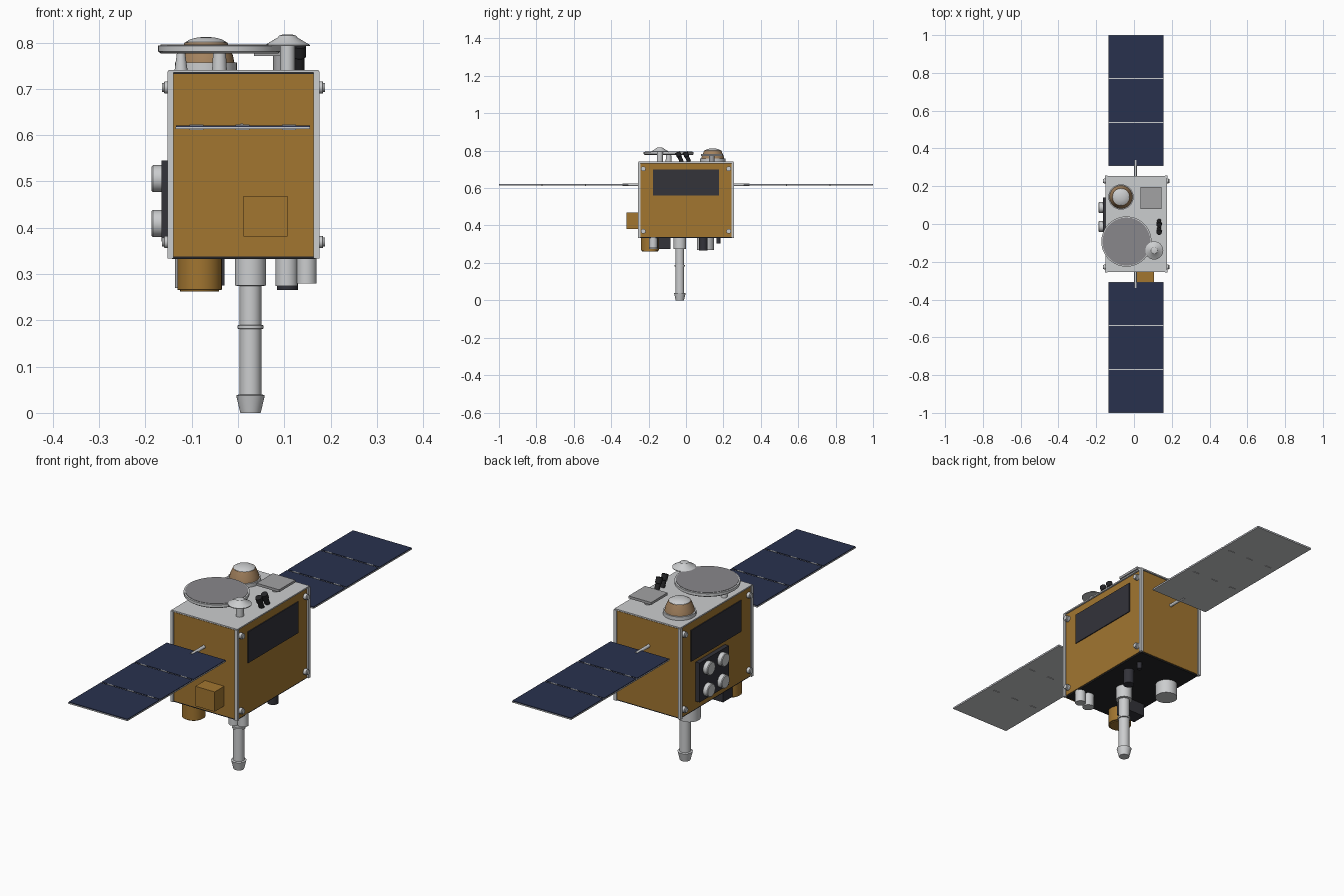
import bpy, bmesh, math
from mathutils import Matrix, Vector

if "Cube" in bpy.data.objects:
    bpy.data.objects.remove(bpy.data.objects["Cube"])


def material(name, r, g, b):
    m = bpy.data.materials.new(name)
    m.use_nodes = True
    m.diffuse_color = (r, g, b, 1)
    m.node_tree.nodes["Principled BSDF"].inputs["Base Color"].default_value = (r, g, b, 1)
    return m


GOLD = material("gold foil", .36, .18, .03)
WHITE = material("pale metal", .6, .61, .62)
GREY = material("dish grey", .25, .245, .26)
SLAB = material("slab grey", .36, .36, .37)
BLUE = material("solar blue", .022, .031, .076)
DARK = material("radiator dark", .033, .033, .042)
BLACK = material("black", .018, .018, .02)
TAN = material("tan", .38, .23, .115)


def finish(name, bm, mat):
    bmesh.ops.recalc_face_normals(bm, faces=bm.faces)
    mesh = bpy.data.meshes.new(name)
    bm.to_mesh(mesh)
    bm.free()
    ob = bpy.data.objects.new(name, mesh)
    bpy.context.collection.objects.link(ob)
    mesh.materials.append(mat)
    return ob


def smooth(ob):
    bpy.ops.object.select_all(action='DESELECT')
    ob.select_set(True)
    bpy.context.view_layer.objects.active = ob
    bpy.ops.object.shade_smooth_by_angle(angle=math.radians(35))
    return ob


def box(name, x, y, z, mat):
    """Box from three (low, high) ranges."""
    bm = bmesh.new()
    bmesh.ops.create_cube(bm, size=1)
    for v in bm.verts:
        v.co = [(r[0] + r[1]) / 2 + c * (r[1] - r[0]) for r, c in zip((x, y, z), v.co)]
    return finish(name, bm, mat)


def turned(name, profile, place, mat, axis=(0, 0, 1), sides=32):
    """Solid of revolution from (radius, height) points, turned to point along axis."""
    bm = bmesh.new()
    rings = []
    for r, h in profile:
        rings.append([bm.verts.new((r * math.cos(a), r * math.sin(a), h))
                      for a in (2 * math.pi * i / sides for i in range(sides))])
    for low, high in zip(rings, rings[1:]):
        for i in range(sides):
            j = (i + 1) % sides
            bm.faces.new((low[i], low[j], high[j], high[i]))
    bm.faces.new(rings[0])
    bm.faces.new(rings[-1])
    rot = Vector((0, 0, 1)).rotation_difference(Vector(axis)).to_matrix().to_4x4()
    bm.transform(Matrix.Translation(place) @ rot)
    return smooth(finish(name, bm, mat))


def post(name, x, y, z, r, mat):
    return turned(name, [(r, z[0]), (r, z[1])], (x, y, 0), mat)


# Body: dark core, foil walls, top deck, corner rails
X0, X1, Y = -.146, .17, .25
box("body_core", (X0 + .003, X1 - .003), (-Y + .003, Y - .003), (.332, .736), BLACK)
box("foil_walls", (X0, X1), (-Y, Y), (.338, .732), GOLD)
box("top_deck", (X0 - .004, X1 + .004), (-Y - .004, Y + .004), (.735, .741), WHITE)
for x in (X0, X1):
    out = math.copysign(1, x)
    for y in (-Y, Y):
        box("corner_rail", (x - .0065, x + .0065), (y - .0065, y + .0065), (.334, .737), WHITE)
    for y in (-.228, .228):
        for z in (.369, .703):
            turned("corner_bolt", [(.013, 0), (.013, .013), (.010, .014), (.010, .018)],
                   (x, y, z), WHITE, (out, 0, 0), 16)
    box("side_radiator", sorted((x, x + out * .004)), (-.176, .176), (.561, .70), DARK)

# Equipment on the front and right walls
box("front_box", (.012, .107), (-.317, -Y), (.381, .469), GOLD)
box("sensor_plate", (-.165, X0), (-.065, .14), (.37, .545), DARK)
for y in (-.013, .087):
    for z in (.409, .506):
        turned("sensor_drum", [(.029, 0), (.029, .019), (.026, .022)],
               (-.165, y, z), WHITE, (-1, 0, 0))


# Solar wings: blue cells on a pale backing that shows at the seams
def solar_wing(s):
    length, gap = .2273, .005
    box("wing_backing", (-.135, .156), sorted((s * .308, s)), (.613, .618), WHITE)
    for i in range(3):
        y0 = .308 + i * (length + gap)
        box("solar_cells", (-.134, .155), sorted((s * (y0 + .001), s * (y0 + length - .001))),
            (.618, .621), BLUE)
        if i:
            for x in (-.09, .01, .11):
                box("panel_hinge", (x - .015, x + .015),
                    sorted((s * (y0 - gap), s * y0)), (.611, .6225), WHITE)
    turned("wing_arm", [(.007, 0), (.007, .095)], (.008, s * (Y - .005), .618),
           WHITE, (0, s, 0), 16)


for side in (-1, 1):
    solar_wing(side)

# Large flat dish on posts
DX, DY = -.04, -.093
turned("dish_rim", [(.126, .776), (.133, .781), (.133, .793), (.126, .794)],
       (DX, DY, 0), WHITE, sides=48)
post("dish_face", DX, DY, (.792, .7955), .127, GREY)
turned("dish_post", [(.016, .74), (.014, .777)], (DX, DY, 0), WHITE)
turned("dish_leg", [(.014, .74), (.009, .777)], (DX - .083, DY, 0), WHITE)

# Small umbrella antenna
turned("small_antenna_stalk", [(.016, .74), (.016, .795)], (.107, -.14, 0), WHITE)
turned("small_antenna_cap", [(.048, .792), (.048, .795), (.021, .811), (.018, .815), (.011, .817)],
       (.107, -.14, 0), WHITE)

# Domed turret
TURRET = (-.069, .143, 0)
turned("turret_base", [(.067, .74), (.067, .757)], TURRET, WHITE)
turned("turret_cone", [(.061, .757), (.058, .772), (.046, .8)], TURRET, TAN)
turned("turret_cap", [(.045, .798), (.044, .801), (.034, .807), (.018, .811), (.003, .812)],
       TURRET, WHITE)

# Raised slab on a post
box("deck_slab", (.035, .146), (.08, .195), (.771, .782), SLAB)
post("slab_post", .09, .138, (.74, .772), .014, SLAB)

# Pair of leaning star trackers
for y in (-.033, .007):
    turned("star_tracker", [(.011, 0), (.011, .03), (.014, .032), (.014, .057)],
           (.133, y + .01, .74), BLACK, (0, -.42, 1), 16)

# Boom beneath the body
turned("boom", [(.034, .335), (.034, .275), (.0235, .274), (.0235, .19), (.028, .189),
                (.028, .182), (.0235, .181), (.0235, .04), (.031, .038), (.022, 0)],
       (.027, -.033, 0), WHITE)

# Instruments beneath the body
turned("gold_drum", [(.048, .335), (.048, .266), (.042, .265), (.042, .262)],
       (-.083, -.193, 0), GOLD)
box("dark_instrument", (-.125, -.029), (-.147, -.082), (.275, .335), DARK)
post("white_drum", -.09, .105, (.27, .335), .046, WHITE)
post("thruster_left", .105, -.175, (.274, .335), .024, WHITE)
post("thruster_right", .148, -.175, (.279, .335), .022, WHITE)
post("dark_canister", .107, .093, (.265, .335), .023, DARK)
post("dark_stub", .115, .173, (.303, .335), .011, DARK)
